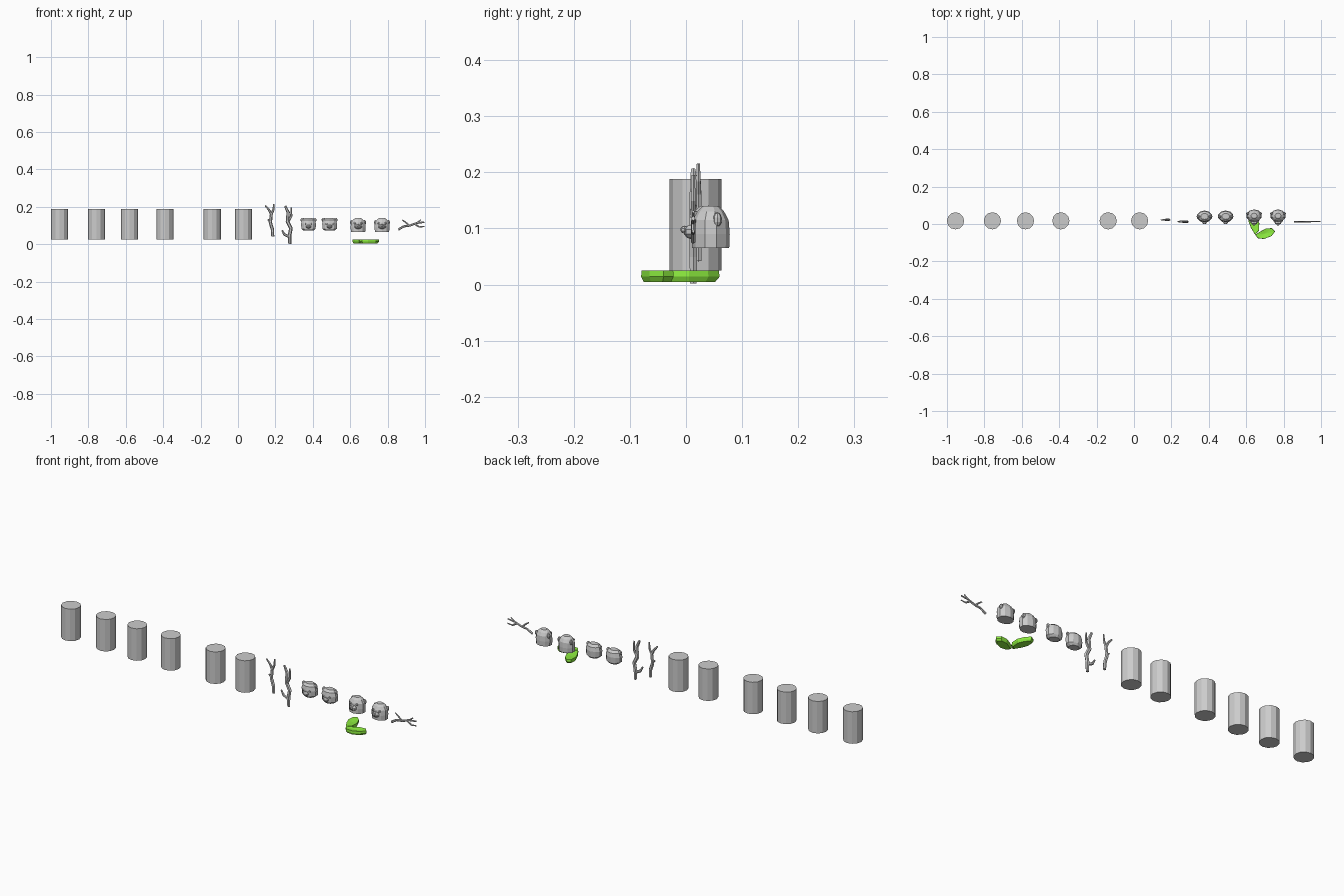
import bpy, bmesh, math

def mesh_object(name, bm):
    bmesh.ops.recalc_face_normals(bm, faces=bm.faces)
    me = bpy.data.meshes.new(name)
    bm.to_mesh(me)
    bm.free()
    ob = bpy.data.objects.new(name, me)
    bpy.context.collection.objects.link(ob)
    return ob

def loft(name, rings, sides, cx, cy, turn=0.0):
    """Stacked rings (z, rx, ry, y shift) joined into a closed faceted solid."""
    bm = bmesh.new()
    loops = []
    for z, rx, ry, dy in rings:
        loops.append([bm.verts.new((cx + rx * math.cos(turn + math.tau * i / sides),
                                    cy + dy + ry * math.sin(turn + math.tau * i / sides), z))
                      for i in range(sides)])
    for a, b in zip(loops, loops[1:]):
        for i in range(sides):
            j = (i + 1) % sides
            bm.faces.new((a[i], a[j], b[j], b[i]))
    bm.faces.new(loops[0])
    bm.faces.new(loops[-1])
    return mesh_object(name, bm)

def blob(name, loc, scale):
    bpy.ops.mesh.primitive_uv_sphere_add(segments=8, ring_count=5, radius=1, location=loc)
    ob = bpy.context.object
    ob.name = name
    ob.scale = scale
    return ob

def tube(bm, pts, y, sides=6):
    """Tapered stick along (x, z, radius) points in the plane of the given y."""
    rings = []
    for k, (x, z, r) in enumerate(pts):
        p, q = pts[max(k - 1, 0)], pts[min(k + 1, len(pts) - 1)]
        dx, dz = q[0] - p[0], q[1] - p[1]
        n = math.hypot(dx, dz)
        rings.append([bm.verts.new((x - dz / n * r * math.cos(t), y + r * 0.8 * math.sin(t),
                                    z + dx / n * r * math.cos(t)))
                      for t in (math.tau * i / sides for i in range(sides))])
    for a, b in zip(rings, rings[1:]):
        for i in range(sides):
            j = (i + 1) % sides
            bm.faces.new((a[i], a[j], b[j], b[i]))
    bm.faces.new(rings[0])
    bm.faces.new(rings[-1])

# Row of logs
for i, x in enumerate((-0.954, -0.757, -0.58, -0.391, -0.138, 0.03)):
    loft(f"log_{i + 1}", [(0.025, 0.046, 0.046, 0), (0.188, 0.046, 0.046, 0)], 12, x, 0.017)

# Forked branches
branches = [
    (0.022, [[(0.186, 0.042, .008), (0.184, 0.08, .009), (0.173, 0.115, .009), (0.178, 0.16, .008),
              (0.165, 0.185, .006), (0.145, 0.207, .004)],
             [(0.178, 0.16, .007), (0.190, 0.185, .006), (0.192, 0.216, .004)],
             [(0.176, 0.115, .006), (0.160, 0.132, .004)]]),
    (0.013, [[(0.277, 0.002, .008), (0.276, 0.05, .010), (0.283, 0.085, .010), (0.265, 0.12, .010),
              (0.268, 0.17, .009), (0.252, 0.205, .006)],
             [(0.274, 0.04, .008), (0.248, 0.052, .007), (0.235, 0.075, .004)],
             [(0.268, 0.12, .007), (0.285, 0.15, .006), (0.284, 0.195, .004)]]),
    (0.013, [[(0.857, 0.078, .006), (0.885, 0.095, .006), (0.920, 0.100, .006), (0.955, 0.113, .005),
              (0.996, 0.118, .004)],
             [(0.915, 0.100, .005), (0.895, 0.118, .004), (0.878, 0.130, .003)],
             [(0.945, 0.108, .005), (0.970, 0.092, .004), (0.997, 0.095, .003)],
             [(0.955, 0.113, .004), (0.978, 0.130, .003)]]),
]
for i, (y, limbs) in enumerate(branches):
    bm = bmesh.new()
    for limb in limbs:
        tube(bm, limb, y)
    mesh_object(f"branch_{i + 1}", bm)

# Small animal heads with upright ears
for i, x in enumerate((0.377, 0.490)):
    loft(f"small_head_{i + 1}", [(0.072, 0.026, 0.022, 0), (0.082, 0.040, 0.029, 0), (0.110, 0.042, 0.031, 0),
         (0.130, 0.036, 0.027, 0), (0.140, 0.021, 0.016, 0)], 10, x, 0.041, math.pi / 10)
    blob(f"small_snout_{i + 1}", (x, 0.010, 0.094), (0.014, 0.012, 0.010))
    for s in (-1, 1):
        blob(f"small_ear_{i + 1}", (x + s * 0.032, 0.040, 0.130), (0.011, 0.007, 0.011))
        blob(f"small_eye_{i + 1}", (x + s * 0.017, 0.014, 0.108), (0.005, 0.004, 0.005))

# Larger heads with flat base and side ears
for i, x in enumerate((0.642, 0.770)):
    loft(f"large_head_{i + 1}", [(0.065, 0.040, 0.033, 0), (0.090, 0.042, 0.034, 0), (0.115, 0.040, 0.032, 0),
         (0.130, 0.030, 0.024, 0), (0.140, 0.016, 0.014, 0)], 10, x, 0.044, math.pi / 10)
    blob(f"large_snout_{i + 1}", (x, 0.009, 0.094), (0.021, 0.013, 0.013))
    blob(f"large_nose_{i + 1}", (x, -0.003, 0.098), (0.008, 0.007, 0.007))
    for s in (-1, 1):
        blob(f"large_ear_{i + 1}", (x + s * 0.034, 0.056, 0.116), (0.009, 0.008, 0.013))
        blob(f"large_eye_{i + 1}", (x + s * 0.018, 0.014, 0.112), (0.006, 0.005, 0.006))

# Pair of chunky green leaves
green = bpy.data.materials.new("leaf_green")
green.diffuse_color = (0.27, 0.85, 0.05, 1)
leaves = {
    "leaf_back": [(0.648, -0.058), (0.668, -0.035), (0.670, 0.005), (0.655, 0.040), (0.634, 0.060),
                  (0.614, 0.050), (0.612, 0.015), (0.625, -0.020)],
    "leaf_side": [(0.648, -0.058), (0.662, -0.076), (0.695, -0.080), (0.735, -0.065), (0.754, -0.040),
                  (0.738, -0.022), (0.705, -0.024), (0.672, -0.042)],
}
for name, outline in leaves.items():
    cx = sum(p[0] for p in outline) / len(outline)
    cy = sum(p[1] for p in outline) / len(outline)
    bm = bmesh.new()
    rings = [[bm.verts.new((cx + (x - cx) * s, cy + (y - cy) * s, z)) for x, y in outline]
             for z, s in ((0.005, 0.85), (0.014, 1.0), (0.025, 0.97))]
    for a, b in zip(rings, rings[1:]):
        for i in range(len(outline)):
            j = (i + 1) % len(outline)
            bm.faces.new((a[i], a[j], b[j], b[i]))
    bm.faces.new(rings[0])
    mid = bm.verts.new((cx, cy, 0.021))
    top = rings[-1]
    for i in range(len(top)):
        bm.faces.new((top[i], top[(i + 1) % len(top)], mid))
    mesh_object(name, bm).data.materials.append(green)
